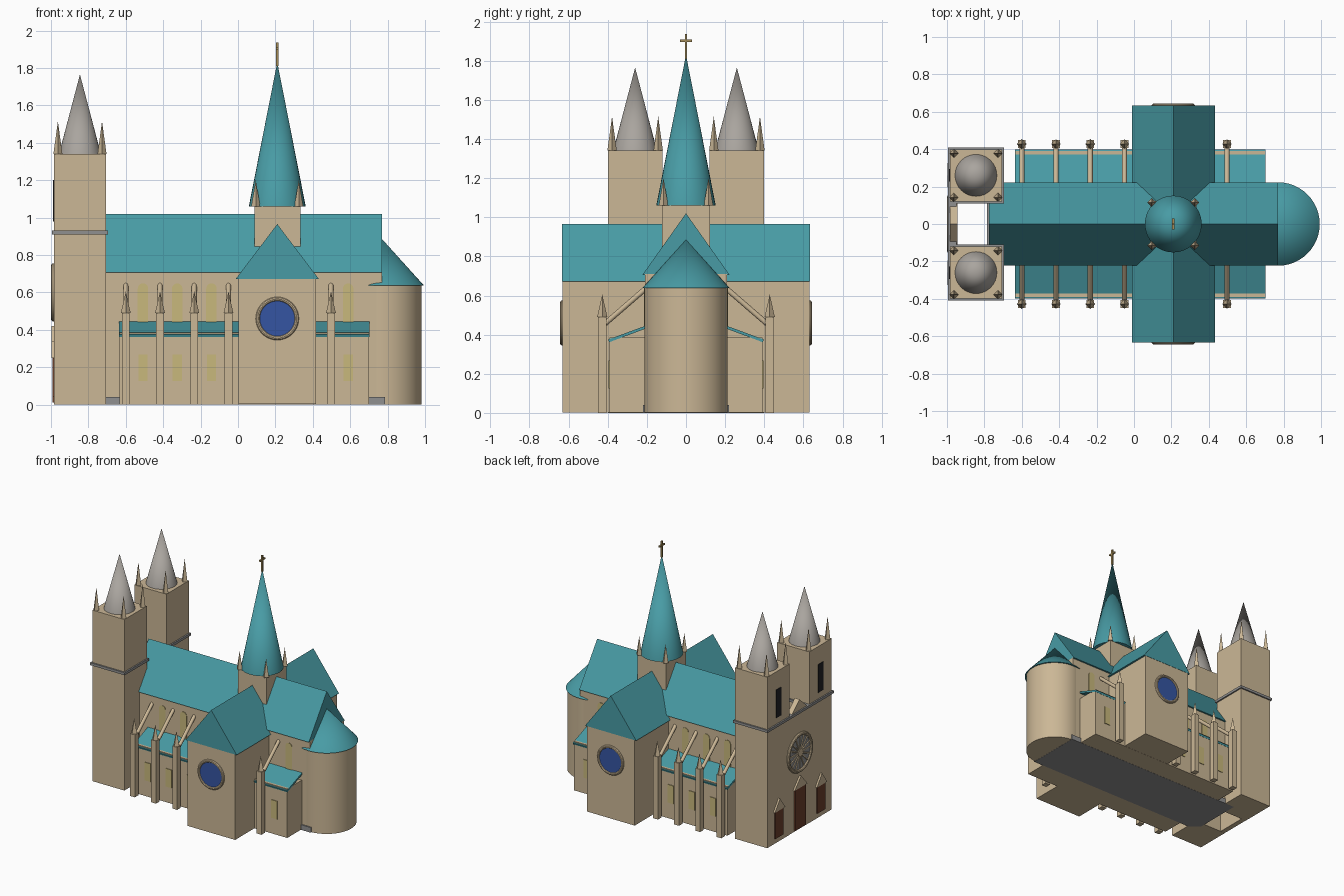
import bpy, bmesh, math
from mathutils import Matrix, Vector

if "Cube" in bpy.data.objects:
    bpy.data.objects.remove(bpy.data.objects["Cube"])


def mat(name, r, g, b):
    m = bpy.data.materials.new(name)
    m.diffuse_color = (r, g, b, 1)
    m.use_nodes = True
    m.node_tree.nodes["Principled BSDF"].inputs["Base Color"].default_value = m.diffuse_color
    return m


STONE = mat("sandstone", 0.60, 0.475, 0.305)
TEAL = mat("teal_roof", 0.065, 0.33, 0.375)
SLATE = mat("grey_spire", 0.40, 0.375, 0.345)
GREY = mat("grey_trim", 0.28, 0.28, 0.28)
BLUE = mat("blue_glass", 0.035, 0.09, 0.36)
PALE = mat("pale_yellow_glass", 0.58, 0.48, 0.20)
WOOD = mat("brown_door", 0.15, 0.05, 0.025)
DARK = mat("dark_opening", 0.015, 0.015, 0.018)
GOLD = mat("gold", 0.38, 0.27, 0.10)


def finish(name, bm, material):
    bmesh.ops.recalc_face_normals(bm, faces=bm.faces)
    for f in bm.faces:
        f.smooth = True
    for e in bm.edges:
        e.smooth = e.calc_face_angle(0) < math.radians(35)
    me = bpy.data.meshes.new(name)
    bm.to_mesh(me)
    bm.free()
    me.materials.append(material)
    ob = bpy.data.objects.new(name, me)
    bpy.context.collection.objects.link(ob)
    return ob


def box(name, x, y, z, material):
    """Box from (min, max) ranges."""
    bm = bmesh.new()
    c = [(a[0] + a[1]) / 2 for a in (x, y, z)]
    s = [abs(a[1] - a[0]) for a in (x, y, z)]
    bmesh.ops.create_cube(bm, size=1, matrix=Matrix.Translation(c) @ Matrix.Diagonal((*s, 1)))
    return finish(name, bm, material)


def rod(name, p, q, r1, r2, material, n=32):
    """Cylinder or cone from p to q."""
    p, q = Vector(p), Vector(q)
    d = q - p
    bm = bmesh.new()
    rot = d.to_track_quat('Z', 'Y').to_matrix().to_4x4() if abs(d.x) + abs(d.y) > 1e-6 else Matrix()
    bmesh.ops.create_cone(bm, cap_ends=True, segments=n, radius1=r1, radius2=r2, depth=d.length,
                          matrix=Matrix.Translation((p + q) / 2) @ rot)
    return finish(name, bm, material)


def prism(name, profile, offset, material):
    """Extrude a closed outline of 3D points along an offset."""
    bm = bmesh.new()
    f = bm.faces.new([bm.verts.new(p) for p in profile])
    ext = bmesh.ops.extrude_face_region(bm, geom=[f])
    bmesh.ops.translate(bm, vec=offset, verts=[v for v in ext['geom'] if isinstance(v, bmesh.types.BMVert)])
    return finish(name, bm, material)


def ring(name, center, major, minor, axis, material):
    """Torus whose hole points along axis ('X' or 'Y')."""
    bm = bmesh.new()
    circ = bmesh.ops.create_circle(bm, segments=10, radius=minor,
                                   matrix=Matrix.Translation((major, 0, 0)) @ Matrix.Rotation(math.pi / 2, 4, 'X'))
    bmesh.ops.spin(bm, geom=circ['verts'] + bm.edges[:], cent=(0, 0, 0), axis=(0, 0, 1),
                   angle=2 * math.pi, steps=40)
    bmesh.ops.remove_doubles(bm, verts=bm.verts, dist=1e-4)
    rot = Matrix.Rotation(math.pi / 2, 4, 'Y' if axis == 'X' else 'X')
    bm.transform(Matrix.Translation(center) @ rot)
    return finish(name, bm, material)


SIDES = (-1, 1)
CX = 0.21  # crossing centre

# Nave, plinth and main roof
box("plinth", (-0.785, 0.785), (-0.22, 0.22), (0, 0.04), GREY)
box("nave", (-0.775, 0.77), (-0.21, 0.21), (0.02, 0.71), STONE)
prism("nave_roof", [(-0.775, -0.223, 0.705), (-0.775, 0.223, 0.705), (-0.775, 0, 1.02)], (1.545, 0, 0), TEAL)

# Rounded apse
rod("apse", (0.77, 0, 0.001), (0.77, 0, 0.64), 0.212, 0.212, STONE, 48)
rod("apse_roof", (0.77, 0, 0.638), (0.77, 0, 0.885), 0.223, 0, TEAL, 48)

# Transept with round windows
box("transept", (CX - 0.207, CX + 0.207), (-0.631, 0.631), (0.002, 0.68), STONE)
prism("transept_roof", [(CX - 0.222, -0.633, 0.672), (CX + 0.222, -0.633, 0.672), (CX, -0.633, 0.965)],
      (0, 1.266, 0), TEAL)
for s in SIDES:
    rod("transept_round_window", (CX, s * 0.625, 0.46), (CX, s * 0.637, 0.46), 0.105, 0.105, BLUE, 40)
    ring("transept_window_ring", (CX, s * 0.632, 0.46), 0.104, 0.012, 'Y', STONE)

# Crossing tower, spire and cross
box("crossing_tower", (CX - 0.123, CX + 0.123), (-0.123, 0.123), (0.6, 1.06), STONE)
rod("crossing_spire", (CX, 0, 1.06), (CX, 0, 1.83), 0.152, 0, TEAL, 32)
for sx in SIDES:
    for sy in SIDES:
        x, y = CX + sx * 0.115, sy * 0.115
        rod("crossing_pinnacle", (x, y, 1.06), (x, y, 1.20), 0.024, 0, STONE, 4)
box("cross_upright", (CX - 0.006, CX + 0.006), (-0.006, 0.006), (1.81, 1.937), GOLD)
box("cross_arm", (CX - 0.006, CX + 0.006), (-0.03, 0.03), (1.897, 1.909), GOLD)

# West towers
TX, H = -0.845, 0.139
for s in SIDES:
    ty = s * 0.26
    box("west_tower", (TX - H, TX + H), (ty - H, ty + H), (0, 1.34), STONE)
    box("tower_string_course", (TX - 0.15, TX + 0.15), (ty - 0.15, ty + 0.15), (0.91, 0.93), GREY)
    rod("tower_spire", (TX, ty, 1.34), (TX, ty, 1.765), 0.112, 0, SLATE, 32)
    for sx in SIDES:
        for sy in SIDES:
            x, y = TX + sx * 0.118, ty + sy * 0.118
            rod("tower_pinnacle", (x, y, 1.34), (x, y, 1.515), 0.024, 0, STONE, 4)
    box("tower_window", (-0.989, -0.982), (ty - 0.033, ty + 0.033), (0.98, 1.20), DARK)

# West front between the towers
WX = TX - H
prism("west_front", [(WX, -0.125, 0.001), (WX, 0.125, 0.001), (WX, 0.125, 0.90), (WX, 0, 1.015), (WX, -0.125, 0.90)],
      (0.04, 0, 0), STONE)
box("front_string_course", (-0.995, -0.95), (-0.12, 0.12), (0.91, 0.93), GREY)

# Doors with gables
for y, w, h, g in ((0, 0.065, 0.33, 0.42), (-0.26, 0.05, 0.25, 0.34), (0.26, 0.05, 0.25, 0.34)):
    box("door", (-0.993, -0.98), (y - w, y + w), (0.04 if y else 0.01, h), WOOD)
    prism("door_gable", [(-0.998, y - w - 0.015, h), (-0.998, y + w + 0.015, h), (-0.998, y, g)], (0.02, 0, 0), STONE)

# West rose window
RZ = 0.60
rod("rose_glass", (-0.98, 0, RZ), (-0.987, 0, RZ), 0.14, 0.14, GREY, 40)
ring("rose_ring", (-0.986, 0, RZ), 0.142, 0.014, 'X', STONE)
rod("rose_hub", (-0.98, 0, RZ), (-0.996, 0, RZ), 0.03, 0.03, STONE, 16)
for i in range(16):
    a = i * math.pi / 8
    rod("rose_spoke", (-0.987, 0, RZ),
        (-0.987, 0.14 * math.cos(a), RZ + 0.14 * math.sin(a)), 0.006, 0.006, STONE, 6)

# Side aisles, lean-to roofs, flying buttresses and windows
for s in SIDES:
    box("aisle", (-0.633, 0.70), (s * 0.20, s * 0.39), (0.001, 0.385), STONE)
    prism("aisle_roof", [(-0.635, s * 0.20, 0.448), (-0.635, s * 0.398, 0.375),
                         (-0.635, s * 0.393, 0.361), (-0.635, s * 0.20, 0.433)], (1.338, 0, 0), TEAL)
    for x in (-0.60, -0.417, -0.234, -0.051, 0.497):
        box("buttress_pier", (x - 0.021, x + 0.021), (s * 0.406, s * 0.45), (0, 0.49), STONE)
        rod("buttress_pinnacle", (x, s * 0.428, 0.49), (x, s * 0.428, 0.605), 0.026, 0, STONE, 4)
        rod("flying_buttress", (x, s * 0.415, 0.455), (x, s * 0.20, 0.641), 0.0135, 0.0135, STONE, 12)
    for x in (-0.508, -0.325, -0.142, 0.589):
        arch = [(x + 0.028 * math.cos(a), s * 0.205, 0.62 + 0.028 * math.sin(a))
                for a in (i * math.pi / 10 for i in range(11))]
        prism("clerestory_window", [(x - 0.028, s * 0.205, 0.44), (x + 0.028, s * 0.205, 0.44)] + arch,
              (0, s * 0.009, 0), PALE)
        box("aisle_window", (x - 0.025, x + 0.025), (s * 0.386, s * 0.395), (0.125, 0.267), PALE)
